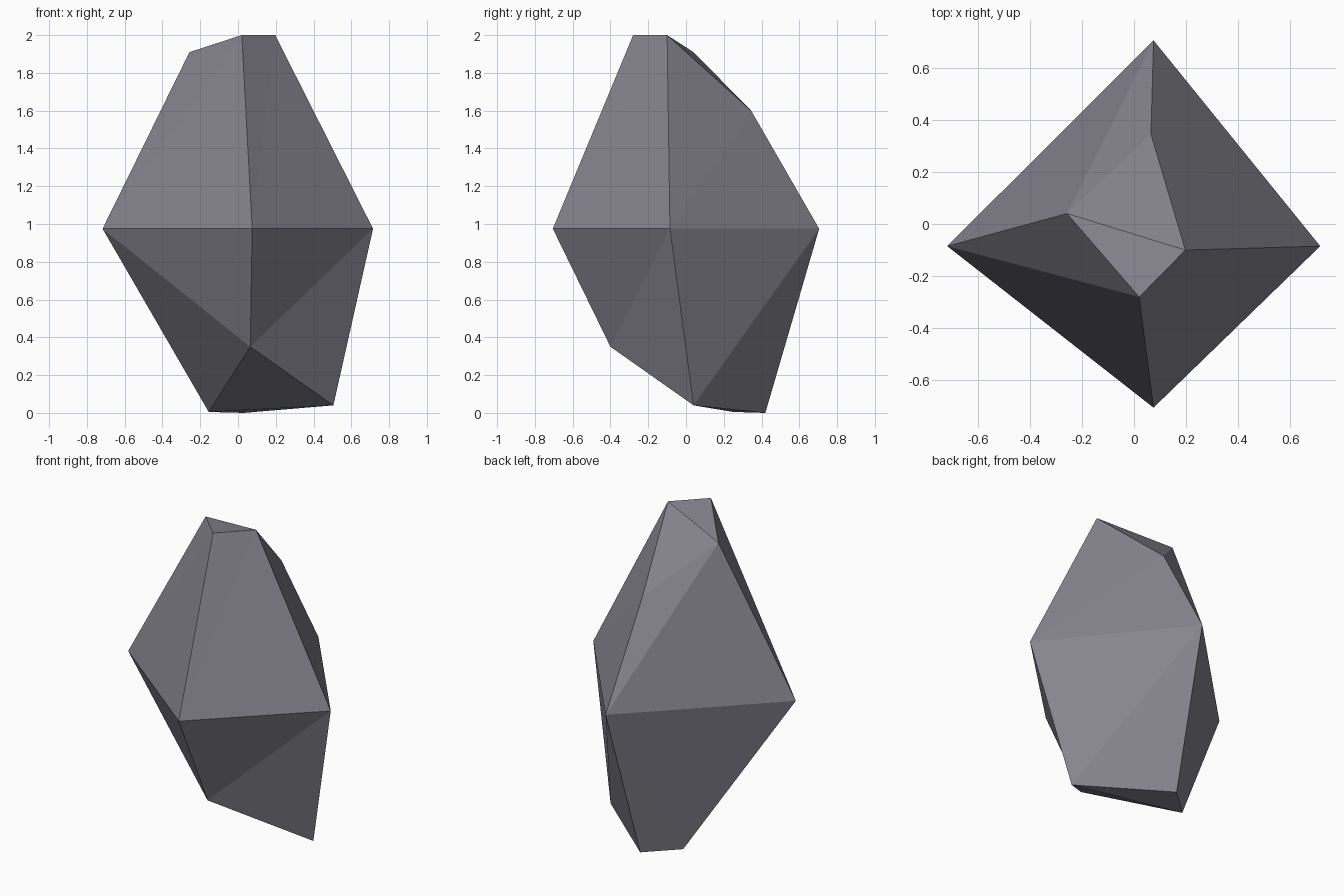
import bpy
import bmesh

if "Cube" in bpy.data.objects:
    bpy.data.objects.remove(bpy.data.objects["Cube"])

# Flat stone colour
stone = bpy.data.materials.new("grey stone")
stone.diffuse_color = (0.24, 0.235, 0.275, 1)
stone.use_nodes = True
stone.node_tree.nodes["Principled BSDF"].inputs["Base Color"].default_value = stone.diffuse_color

# Three four-cornered rings, each ordered front, right, back, left
bottom = [(0.065, -0.40, 0.35), (0.505, 0.04, 0.04), (0.03, 0.42, 0.0), (-0.155, 0.25, 0.005)]
waist = [(0.075, -0.705, 0.975), (0.715, -0.085, 0.975), (0.075, 0.705, 0.975), (-0.717, -0.085, 0.975)]
top = [(0.02, -0.28, 2.0), (0.197, -0.10, 2.0), (0.065, 0.345, 1.6), (-0.257, 0.04, 1.91)]

bm = bmesh.new()
low, mid, high = ([bm.verts.new(p) for p in ring] for ring in (bottom, waist, top))


def quad(a, b, c, d):
    """Two facets split along the a-c diagonal."""
    bm.faces.new((a, b, c))
    bm.faces.new((a, c, d))


# Side facets above and below the waist
for i in range(4):
    j = (i + 1) % 4
    quad(mid[i], mid[j], high[j], high[i])
    if i < 2:
        quad(low[i], low[j], mid[j], mid[i])
    else:
        quad(mid[i], low[i], low[j], mid[j])

# Top and bottom facets
quad(high[1], high[2], high[3], high[0])
quad(low[1], low[0], low[3], low[2])

bmesh.ops.recalc_face_normals(bm, faces=bm.faces)
mesh = bpy.data.meshes.new("faceted_rock")
bm.to_mesh(mesh)
bm.free()
mesh.materials.append(stone)
bpy.context.collection.objects.link(bpy.data.objects.new("faceted_rock", mesh))
